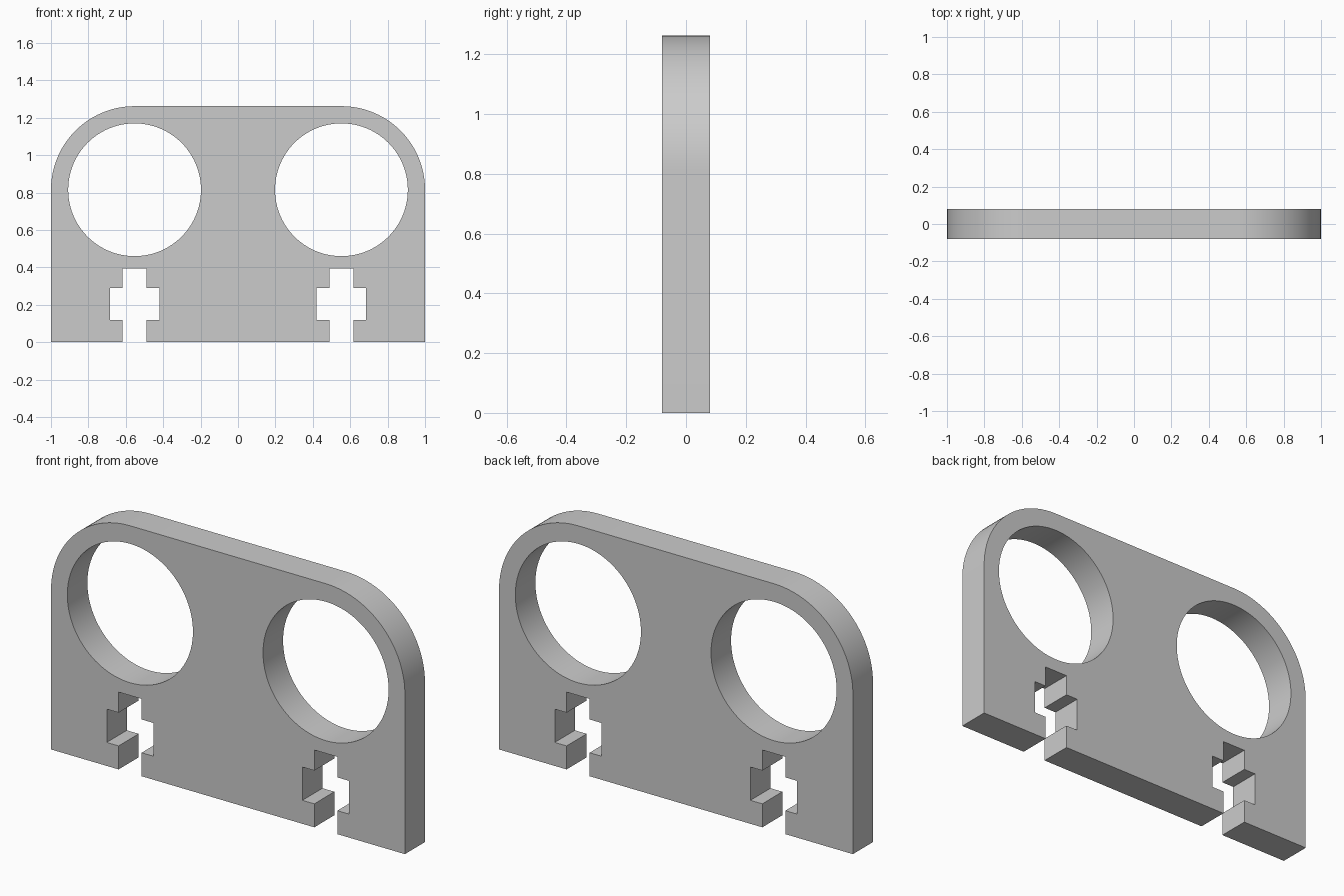
import bpy, bmesh
from math import sin, cos, pi

if "Cube" in bpy.data.objects:
    bpy.data.objects.remove(bpy.data.objects["Cube"])

HALF_T = 0.081           # half plate thickness
CX, CZ = 0.553, 0.815    # ring centre, shared by hole and rounded corner
R_OUT, R_HOLE = 0.447, 0.355


def arc(cx, cz, r, a0, a1, n):
    return [(cx + r * cos(a0 + (a1 - a0) * i / n),
             cz + r * sin(a0 + (a1 - a0) * i / n)) for i in range(n + 1)]


# Right half of the outline: cross-shaped slot, base, side and rounded corner
slot = [(-0.065, 0), (-0.065, 0.12), (-0.132, 0.12), (-0.132, 0.29),
        (-0.065, 0.29), (-0.065, 0.395)]
slot += [(-x, z) for x, z in reversed(slot)]
right = [(CX + x, z) for x, z in slot] + [(1, 0)]
right += arc(CX, CZ, R_OUT, 0, pi / 2, 24)
outline = right + [(-x, z) for x, z in reversed(right)]

# Two round holes
holes = [arc(s * CX, CZ, R_HOLE, 0, 2 * pi, 96)[:-1] for s in (-1, 1)]

# Fill the profile and extrude it to thickness
bm = bmesh.new()
edges = []
for loop in [outline] + holes:
    verts = [bm.verts.new((x, -HALF_T, z)) for x, z in loop]
    edges += [bm.edges.new((v, verts[(i + 1) % len(verts)]))
              for i, v in enumerate(verts)]
bmesh.ops.triangle_fill(bm, edges=edges, use_beauty=True, normal=(0, -1, 0))
new = bmesh.ops.extrude_face_region(bm, geom=bm.faces[:], use_keep_orig=True)["geom"]
bmesh.ops.translate(bm, vec=(0, 2 * HALF_T, 0),
                    verts=[g for g in new if isinstance(g, bmesh.types.BMVert)])
bmesh.ops.recalc_face_normals(bm, faces=bm.faces[:])

mesh = bpy.data.meshes.new("bracket_plate")
bm.to_mesh(mesh)
bm.free()
plate = bpy.data.objects.new("bracket_plate", mesh)
bpy.context.collection.objects.link(plate)

# Smooth round walls, sharp corners
bpy.context.view_layer.objects.active = plate
plate.select_set(True)
bpy.ops.object.shade_smooth_by_angle(angle=pi / 6)
